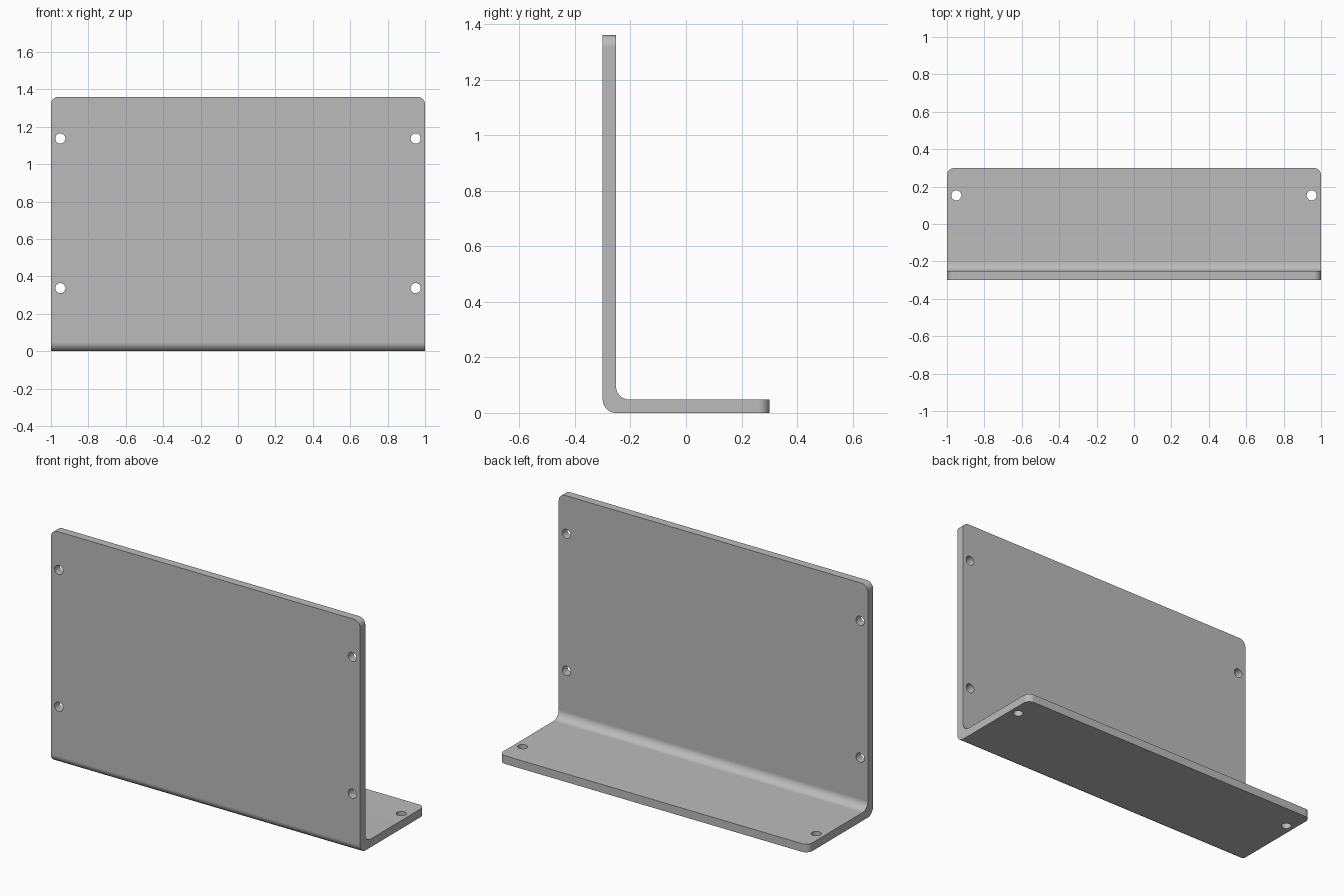
import bpy, bmesh
from math import sin, cos, pi, radians
from mathutils import Vector

cube = bpy.data.objects.get("Cube")
if cube:
    bpy.data.objects.remove(cube, do_unlink=True)

HALF, FRONT, BACK, TOP = 1.0, -0.3, 0.3, 1.36
THICK, BEND, CORNER, HOLE = 0.048, 0.048, 0.04, 0.027

grey = bpy.data.materials.new("plain_grey")
grey.use_nodes = True
colour = (0.5, 0.5, 0.5, 1)
grey.diffuse_color = colour
grey.node_tree.nodes["Principled BSDF"].inputs["Base Color"].default_value = colour


def bend(cy, cz, radius, steps=10):
    """Quarter arc from the wall side round to the floor side."""
    angles = [pi + pi / 2 * i / steps for i in range(steps + 1)]
    return [(cy + radius * cos(a), cz + radius * sin(a)) for a in angles]


# L-shaped profile (y, z), bent inside and outside
inner = FRONT + THICK
profile = [(FRONT, TOP)] + bend(FRONT + BEND, BEND, BEND)
profile += [(BACK, 0), (BACK, THICK)]
profile += bend(inner + BEND, THICK + BEND, BEND)[::-1] + [(inner, TOP)]

# Extrude the profile across the width
bm = bmesh.new()
face = bm.faces.new([bm.verts.new((-HALF, y, z)) for y, z in profile])
out = bmesh.ops.extrude_face_region(bm, geom=[face])
moved = [v for v in out["geom"] if isinstance(v, bmesh.types.BMVert)]
bmesh.ops.translate(bm, verts=moved, vec=(2 * HALF, 0, 0))

# Round the free corners of both flanges
tips = [e for e in bm.edges
        if abs(e.calc_length() - THICK) < 1e-4
        and (all(v.co.z > TOP - 1e-4 for v in e.verts)
             or all(v.co.y > BACK - 1e-4 for v in e.verts))]
bmesh.ops.bevel(bm, geom=tips, offset=CORNER, segments=8, profile=0.5, affect='EDGES')
bmesh.ops.recalc_face_normals(bm, faces=bm.faces)
mesh = bpy.data.meshes.new("angle_bracket")
bm.to_mesh(mesh)
bm.free()
bracket = bpy.data.objects.new("angle_bracket", mesh)
bpy.context.collection.objects.link(bracket)
mesh.materials.append(grey)


# Screw holes
def drill(location, rotation):
    bpy.ops.mesh.primitive_cylinder_add(vertices=32, radius=HOLE, depth=4 * THICK,
                                        location=location, rotation=rotation)
    cutter = bpy.context.object
    cutter.name = "hole_cutter"
    cutter.hide_render = True
    cutter.data.materials.append(grey)
    bpy.context.view_layer.objects.active = bracket
    mod = bracket.modifiers.new("hole", 'BOOLEAN')
    mod.operation, mod.solver, mod.object = 'DIFFERENCE', 'EXACT', cutter
    bpy.ops.object.modifier_apply(modifier=mod.name)
    bpy.data.objects.remove(cutter, do_unlink=True)


for x in (-0.95, 0.95):
    for z in (0.337, 1.137):
        drill((x, FRONT + THICK / 2, z), (pi / 2, 0, 0))
    drill((x, 0.153, THICK / 2), (0, 0, 0))

# Smooth bends, crisp edges, flat plates
bpy.ops.object.select_all(action='DESELECT')
bracket.select_set(True)
bpy.context.view_layer.objects.active = bracket
bpy.ops.object.shade_smooth_by_angle(angle=radians(30))
weighted = bracket.modifiers.new("flat_plates", 'WEIGHTED_NORMAL')
weighted.keep_sharp = True
